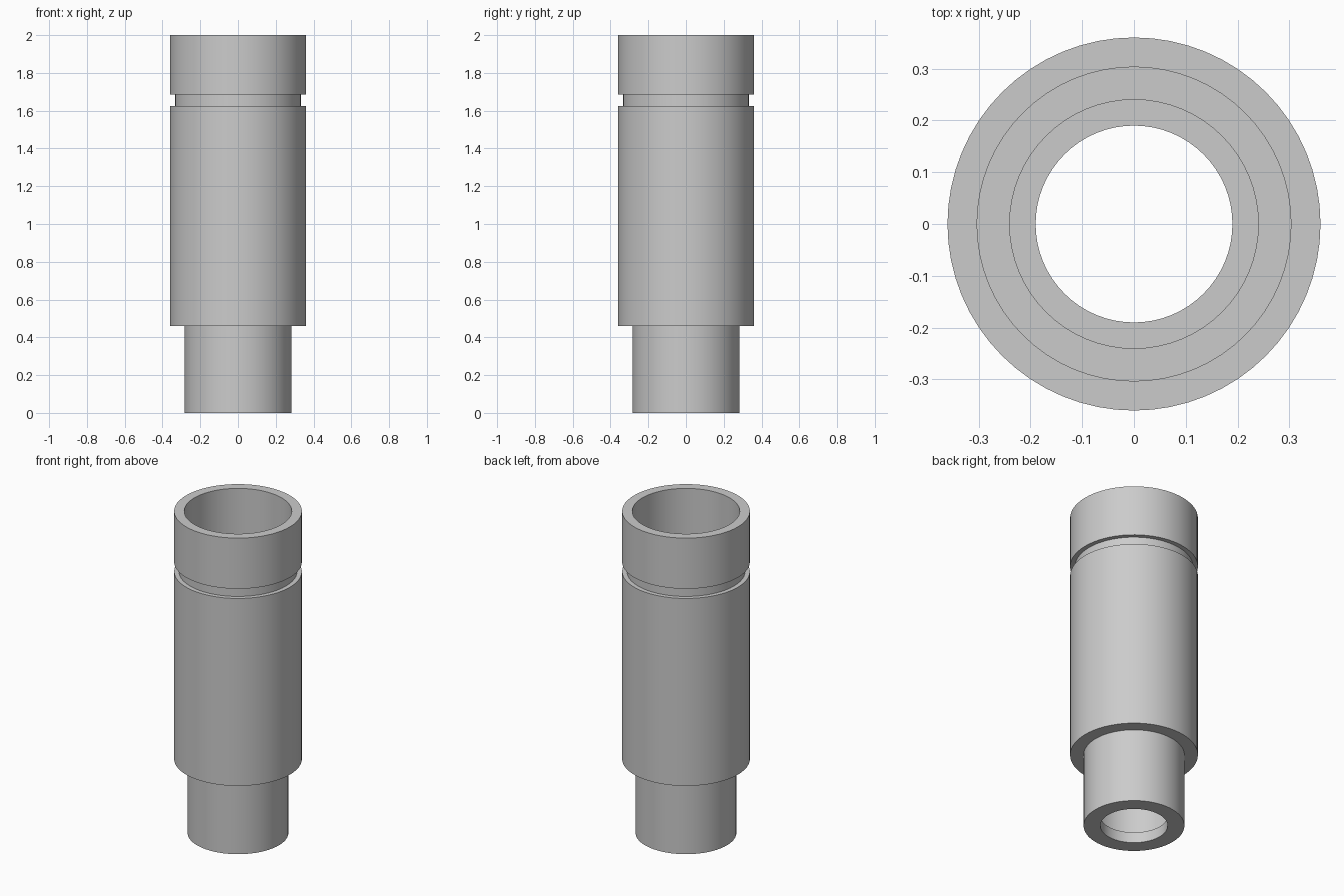
import bpy, bmesh, math

cube = bpy.data.objects.get("Cube")
if cube:
    bpy.data.objects.remove(cube, do_unlink=True)

SEGMENTS = 64

grey = bpy.data.materials.new("plain grey")
grey.use_nodes = True
colour = (0.6, 0.6, 0.6, 1)
grey.diffuse_color = colour
grey.node_tree.nodes["Principled BSDF"].inputs["Base Color"].default_value = colour


def lathe(name, profile):
    """Revolve a closed (radius, height) outline around the z axis."""
    bm = bmesh.new()
    rings = []
    for radius, height in profile:
        angles = [2 * math.pi * i / SEGMENTS for i in range(SEGMENTS)]
        rings.append([bm.verts.new((radius * math.cos(a), radius * math.sin(a), height))
                      for a in angles])
    for lower, upper in zip(rings, rings[1:] + rings[:1]):
        for i in range(SEGMENTS):
            j = (i + 1) % SEGMENTS
            bm.faces.new((lower[i], lower[j], upper[j], upper[i]))
    bmesh.ops.recalc_face_normals(bm, faces=bm.faces)
    mesh = bpy.data.meshes.new(name)
    bm.to_mesh(mesh)
    bm.free()
    mesh.materials.append(grey)
    obj = bpy.data.objects.new(name, mesh)
    bpy.context.collection.objects.link(obj)
    bpy.ops.object.select_all(action='DESELECT')
    obj.select_set(True)
    bpy.context.view_layer.objects.active = obj
    bpy.ops.object.shade_smooth_by_angle(angle=math.radians(30))
    return obj


# Outside wall: narrow spigot, wide body, groove and collar
outside = [(0.284, 0), (0.284, 0.46), (0.36, 0.46), (0.36, 1.625),
           (0.333, 1.625), (0.333, 1.685), (0.36, 1.685), (0.36, 2)]

# Inside wall from the top: wide bore, ledge, narrower bore, end lip
inside = [(0.303, 2), (0.303, 0.52), (0.24, 0.52), (0.24, 0.066),
          (0.19, 0.066), (0.19, 0)]

lathe("stepped_sleeve", outside + inside)
